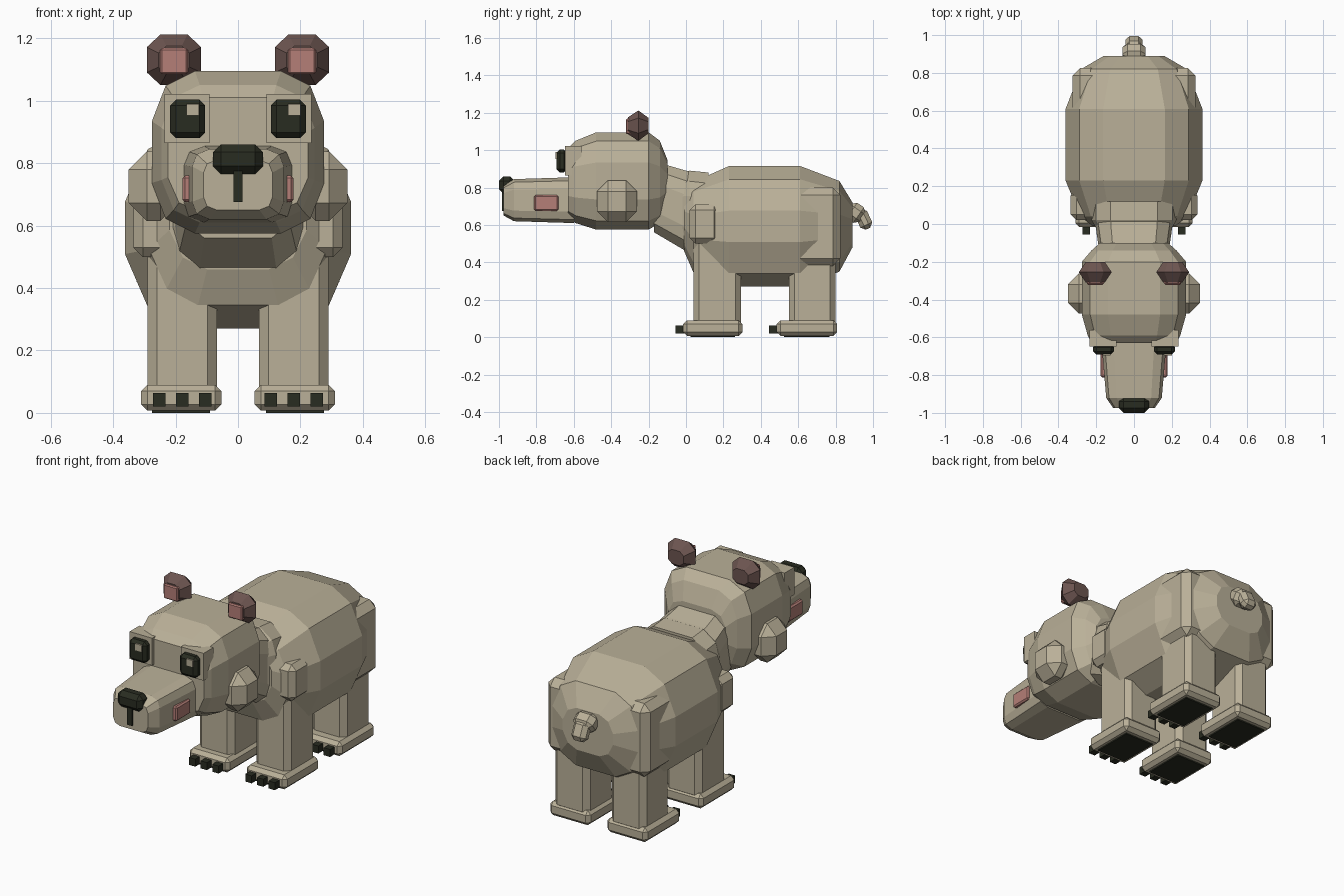
import bpy, bmesh
from math import radians
from mathutils import Matrix, Vector

old = bpy.data.objects.get("Cube")
if old:
    bpy.data.objects.remove(old, do_unlink=True)


def material(name, rgb):
    m = bpy.data.materials.new(name)
    m.use_nodes = True
    m.diffuse_color = (*rgb, 1)
    m.node_tree.nodes["Principled BSDF"].inputs["Base Color"].default_value = (*rgb, 1)
    return m


FUR = material("beige fur", (0.49, 0.435, 0.315))
DARK = material("dark olive black", (0.022, 0.025, 0.015))
PINK = material("soft pink", (0.46, 0.21, 0.185))
BROWN = material("ear brown", (0.15, 0.09, 0.08))


def finish(name, bm, mat):
    bmesh.ops.recalc_face_normals(bm, faces=bm.faces)
    mesh = bpy.data.meshes.new(name)
    bm.to_mesh(mesh)
    bm.free()
    mesh.materials.append(mat)
    ob = bpy.data.objects.new(name, mesh)
    bpy.context.collection.objects.link(ob)
    return ob


def box(name, x, y, z, mat=FUR, bevel=0.0, tilt=0):
    """Box between (min, max) limits, chamfered, tilted about x."""
    lo, hi = Vector((x[0], y[0], z[0])), Vector((x[1], y[1], z[1]))
    bm = bmesh.new()
    bmesh.ops.create_cube(bm, size=1)
    bmesh.ops.scale(bm, vec=hi - lo, verts=bm.verts)
    if bevel:
        bmesh.ops.bevel(bm, geom=bm.edges[:], offset=bevel, segments=1,
                        profile=0.5, affect='EDGES')
    bmesh.ops.rotate(bm, matrix=Matrix.Rotation(radians(tilt), 3, 'X'), verts=bm.verts)
    bmesh.ops.translate(bm, vec=(lo + hi) / 2, verts=bm.verts)
    return finish(name, bm, mat)


def loft(name, rings, corner, mat=FUR, cx=0.0):
    """Skin rings (y, half width, bottom, top); corner is one quadrant."""
    loop = corner + [(a, -b) for a, b in reversed(corner)]
    loop += [(-a, b) for a, b in reversed(loop)]
    bm = bmesh.new()
    rows = [[bm.verts.new((cx + a * w, y, (lo + hi) / 2 + b * (hi - lo) / 2))
             for a, b in loop] for y, w, lo, hi in rings]
    n = len(loop)
    for r, s in zip(rows, rows[1:]):
        for i in range(n):
            j = (i + 1) % n
            bm.faces.new((r[i], r[j], s[j], s[i]))
    bm.faces.new(rows[0])
    bm.faces.new(rows[-1])
    return finish(name, bm, mat)


def sided(s, a, b):
    return tuple(sorted((s * a, s * b)))


# Torso, neck, head and muzzle
loft("body", [(-0.01, 0.22, 0.46, 0.80), (0.04, 0.285, 0.345, 0.83),
              (0.23, 0.362, 0.27, 0.915), (0.61, 0.362, 0.27, 0.915),
              (0.82, 0.28, 0.35, 0.835), (0.89, 0.16, 0.48, 0.72)],
     [(0.45, 1), (0.8, 0.78), (1, 0.26)])
loft("neck", [(-0.17, 0.18, 0.56, 0.94), (0.0, 0.205, 0.46, 0.89),
              (0.14, 0.20, 0.45, 0.86)],
     [(0.6, 1), (0.92, 0.75), (1, 0.4)])
loft("chest_collar", [(-0.04, 0.19, 0.50, 0.86), (0.02, 0.225, 0.44, 0.89),
                      (0.12, 0.225, 0.42, 0.88)],
     [(0.55, 1), (0.9, 0.75), (1, 0.4)])
loft("head", [(-0.63, 0.225, 0.64, 1.01), (-0.59, 0.245, 0.61, 1.05),
              (-0.48, 0.276, 0.575, 1.095), (-0.20, 0.276, 0.575, 1.095),
              (-0.14, 0.225, 0.61, 1.05), (-0.10, 0.18, 0.70, 0.95)],
     [(0.5, 1), (0.84, 0.82), (1, 0.38)])
loft("muzzle", [(-0.60, 0.175, 0.61, 0.855), (-0.92, 0.147, 0.62, 0.845),
                (-0.975, 0.11, 0.65, 0.81)],
     [(0.62, 1), (0.9, 0.85), (1, 0.5)])
box("nose", (-0.08, 0.08), (-1.0, -0.915), (0.765, 0.86), DARK, 0.025)
box("mouth_line", (-0.015, 0.015), (-0.985, -0.95), (0.675, 0.775), DARK)

# Tail in two stepped lumps
box("tail_base", (-0.062, 0.062), (0.855, 0.955), (0.615, 0.715), FUR, 0.028, -35)
box("tail_tip", (-0.045, 0.045), (0.915, 0.985), (0.575, 0.685), FUR, 0.022, 25)

# Paired parts
EAR = [(0.5, 1), (1, 0.5)]
for side, s in (("left", 1), ("right", -1)):
    loft(side + "_ear", [(-0.31, 0.05, 1.085, 1.175), (-0.255, 0.087, 1.05, 1.212),
                         (-0.20, 0.05, 1.09, 1.172)], EAR, BROWN, s * 0.205)
    box(side + "_inner_ear", sided(s, 0.16, 0.25), (-0.322, -0.28), (1.085, 1.168),
        PINK, 0.006)
    box(side + "_brow", sided(s, 0.092, 0.235), (-0.648, -0.56), (0.865, 1.022))
    box(side + "_eye", sided(s, 0.105, 0.217), (-0.692, -0.635), (0.88, 1.003),
        DARK, 0.018)
    glint = 0.18 if s > 0 else -0.145
    box(side + "_eye_glint", (glint - 0.02, glint + 0.02), (-0.697, -0.689), (0.952, 0.99))
    box(side + "_cheek", sided(s, 0.19, 0.35), (-0.475, -0.262), (0.615, 0.838), FUR, 0.058)
    box(side + "_blush", sided(s, 0.12, 0.178), (-0.812, -0.682), (0.675, 0.76), PINK, 0.008)
    box(side + "_shoulder", sided(s, 0.18, 0.335), (0.02, 0.18), (0.50, 0.71), FUR, 0.03)
    box(side + "_haunch", sided(s, 0.18, 0.325), (0.57, 0.825), (0.38, 0.80), FUR, 0.04)

    # Legs, paws, pads and claws
    for end, leg_y, paw_y in (("front", (0.04, 0.295), (-0.015, 0.302)),
                              ("hind", (0.55, 0.80), (0.485, 0.808))):
        tag = side + "_" + end
        box(tag + "_leg", sided(s, 0.068, 0.29), leg_y, (0.05, 0.56), FUR, 0.03)
        box(tag + "_paw", sided(s, 0.053, 0.31), paw_y, (0.007, 0.09), FUR, 0.02)
        box(tag + "_pad", sided(s, 0.09, 0.275), (paw_y[0] + 0.04, paw_y[1] - 0.04),
            (0.0, 0.009), DARK)
        for i in range(3):
            cx = 0.105 + 0.074 * i
            box(f"{tag}_claw_{i + 1}", sided(s, cx - 0.02, cx + 0.02),
                (paw_y[0] - 0.04, paw_y[0] + 0.02), (0.02, 0.063), DARK)
